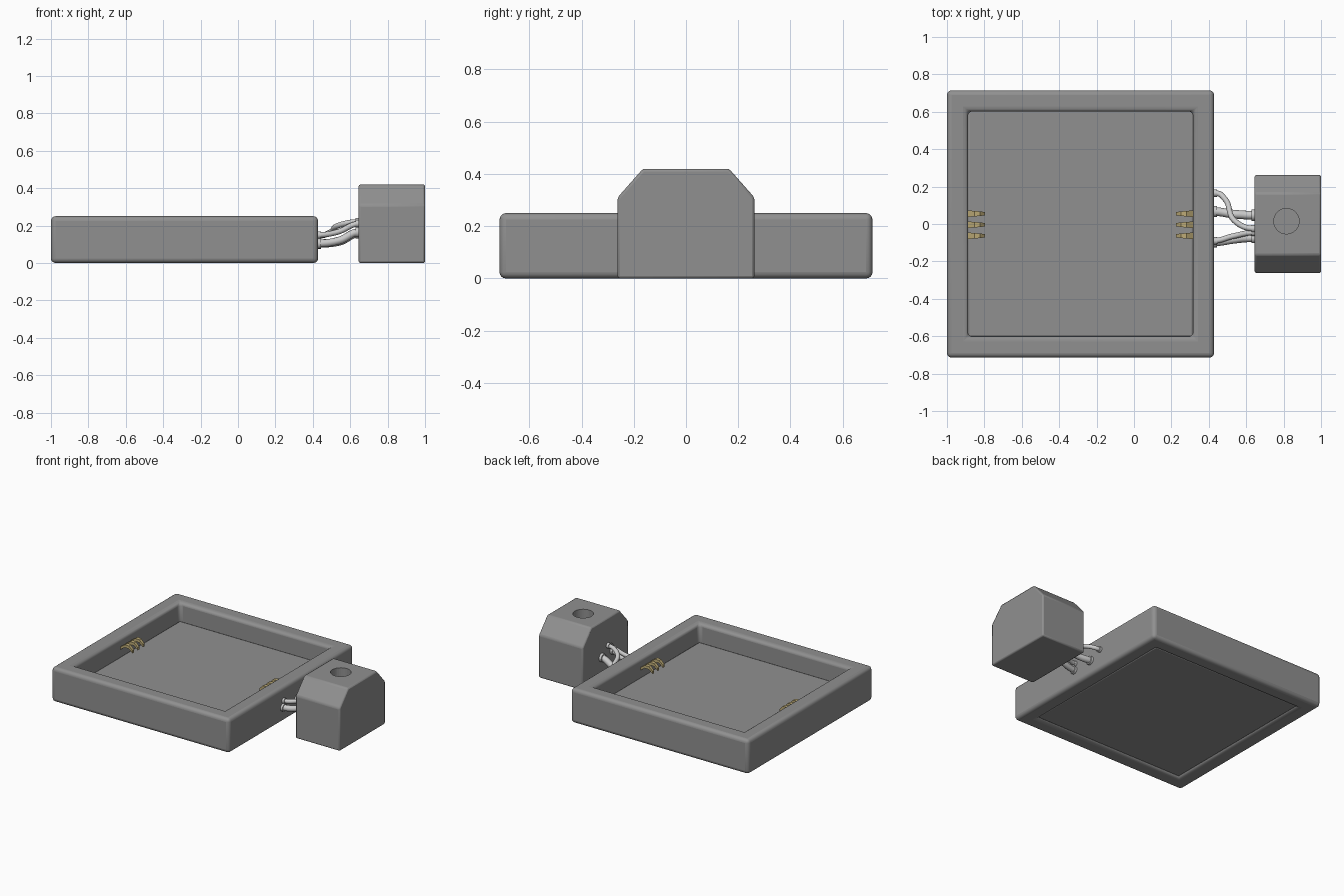
import bpy, bmesh
from mathutils import Vector

if "Cube" in bpy.data.objects:
    bpy.data.objects.remove(bpy.data.objects["Cube"])


def material(name, color):
    m = bpy.data.materials.new(name)
    m.diffuse_color = color
    m.use_nodes = True
    m.node_tree.nodes["Principled BSDF"].inputs["Base Color"].default_value = m.diffuse_color
    return m


def make_object(name, bm, mat=None):
    bmesh.ops.recalc_face_normals(bm, faces=bm.faces)
    me = bpy.data.meshes.new(name)
    bm.to_mesh(me)
    bm.free()
    ob = bpy.data.objects.new(name, me)
    bpy.context.collection.objects.link(ob)
    if mat:
        me.materials.append(mat)
    return ob


def bevel(ob, width, segments):
    b = ob.modifiers.new("bevel", "BEVEL")
    b.width, b.segments = width, segments
    b.limit_method = "ANGLE"


def smooth(ob, angle=0.6):
    bpy.ops.object.select_all(action="DESELECT")
    ob.select_set(True)
    bpy.context.view_layer.objects.active = ob
    bpy.ops.object.shade_smooth_by_angle(angle=angle)


def prism(name, points, offset, mat=None):
    bm = bmesh.new()
    face = bm.faces.new([bm.verts.new(p) for p in points])
    ext = bmesh.ops.extrude_face_region(bm, geom=[face])
    verts = [v for v in ext["geom"] if isinstance(v, bmesh.types.BMVert)]
    bmesh.ops.translate(bm, verts=verts, vec=offset)
    bm.faces.new([v for v in face.verts]) if not face.is_valid else None
    return make_object(name, bm, mat)


def rect(cx, half, z):
    return [(cx - half, -half, z), (cx + half, -half, z),
            (cx + half, half, z), (cx - half, half, z)]


dark = material("casing_grey", (0.28, 0.28, 0.28, 1))
gold = material("contact_gold", (0.5, 0.4, 0.18, 1))
pale = material("wire_grey", (0.9, 0.9, 0.9, 1))
CX, OUT, INN = -0.286, 0.714, 0.602

# Square tray rim with rounded edges
bm = bmesh.new()
loops = [[bm.verts.new(p) for p in rect(CX, h, z)]
         for h, z in ((OUT, 0), (OUT, 0.25), (INN, 0.25), (INN, 0))]
for i in range(4):
    a, b = loops[i], loops[(i + 1) % 4]
    for j in range(4):
        k = (j + 1) % 4
        bm.faces.new((a[j], a[k], b[k], b[j]))
rim = make_object("tray_rim", bm, dark)
bevel(rim, 0.025, 4)
smooth(rim)

# Floor plate set into the rim
floor = prism("tray_floor", rect(CX, INN, 0.012), (0, 0, 0.1), dark)
bevel(floor, 0.008, 2)
smooth(floor)

# Spring contacts on both side walls: bent strips that narrow inward
PATH = [(0.01, 0.168, 0.018), (-0.035, 0.198, 0.015),
        (-0.065, 0.195, 0.012), (-0.092, 0.168, 0.009)]
for side, label in ((1, "right"), (-1, "left")):
    for n, y in enumerate((0.055, -0.004, -0.063)):
        bm = bmesh.new()
        rings = []
        for dx, z, w in PATH:
            x = CX + side * (INN + dx)
            rings.append([bm.verts.new((x, y + sy * w, z + sz * 0.01))
                          for sy, sz in ((-1, -1), (1, -1), (1, 1), (-1, 1))])
        for a, b in zip(rings, rings[1:]):
            for j in range(4):
                k = (j + 1) % 4
                bm.faces.new((a[j], a[k], b[k], b[j]))
        bm.faces.new(rings[0])
        bm.faces.new(rings[-1])
        make_object(f"contact_{label}_{n + 1}", bm, gold)

# Side housing with chamfered shoulders
profile = [(-0.262, 0), (0.262, 0), (0.262, 0.31),
           (0.165, 0.42), (-0.165, 0.42), (-0.262, 0.31)]
housing = prism("housing", [(0.645, y, z) for y, z in profile], (0.355, 0, 0), dark)
bevel(housing, 0.01, 2)

# Round socket in the housing top
bpy.ops.mesh.primitive_cylinder_add(vertices=32, radius=0.068, depth=0.3,
                                    location=(0.815, 0.015, 0.42))
cutter = bpy.context.object
cutter.name = "socket_cutter"
cutter.data.materials.append(dark)
cutter.hide_render = True
cutter.hide_set(True)
cut = housing.modifiers.new("socket", "BOOLEAN")
cut.operation, cut.object, cut.solver = "DIFFERENCE", cutter, "EXACT"
smooth(housing)


# Wires between tray and housing, with a collar at each end
def wire(name, r, points):
    cu = bpy.data.curves.new(name, "CURVE")
    cu.dimensions = "3D"
    cu.bevel_depth, cu.bevel_resolution, cu.resolution_u = r, 3, 8
    cu.use_fill_caps = True
    sp = cu.splines.new("BEZIER")
    sp.bezier_points.add(len(points) - 1)
    for bp, p in zip(sp.bezier_points, points):
        bp.co = p
        bp.handle_left_type = bp.handle_right_type = "AUTO"
    for i in (0, -1):
        bp = sp.bezier_points[i]
        bp.handle_left_type = bp.handle_right_type = "FREE"
        bp.handle_right = bp.co + Vector((0.05, 0, 0))
        bp.handle_left = bp.co - Vector((0.05, 0, 0))
    cu.materials.append(pale)
    bpy.context.collection.objects.link(bpy.data.objects.new(name, cu))
    for end, p, x in (("tray", points[0], 0.433), ("housing", points[-1], 0.638)):
        bpy.ops.mesh.primitive_cylinder_add(
            vertices=20, radius=r * 1.3, depth=0.022,
            location=(x, p[1], p[2]), rotation=(0, 1.5708, 0))
        c = bpy.context.object
        c.name = f"{name}_collar_{end}"
        c.data.materials.append(pale)
        smooth(c)


wire("wire_thick_back", 0.023, [(0.42, 0.067, 0.105), (0.54, 0.052, 0.115), (0.65, 0.047, 0.16)])
wire("wire_thick_front", 0.021, [(0.42, -0.098, 0.105), (0.54, -0.083, 0.12), (0.65, -0.075, 0.165)])
wire("wire_thin_back", 0.015, [(0.42, 0.165, 0.145), (0.485, 0.135, 0.16),
                               (0.535, 0.02, 0.20), (0.65, -0.025, 0.22)])
wire("wire_thin_front", 0.015, [(0.42, -0.09, 0.15), (0.53, -0.065, 0.165), (0.65, -0.045, 0.21)])
